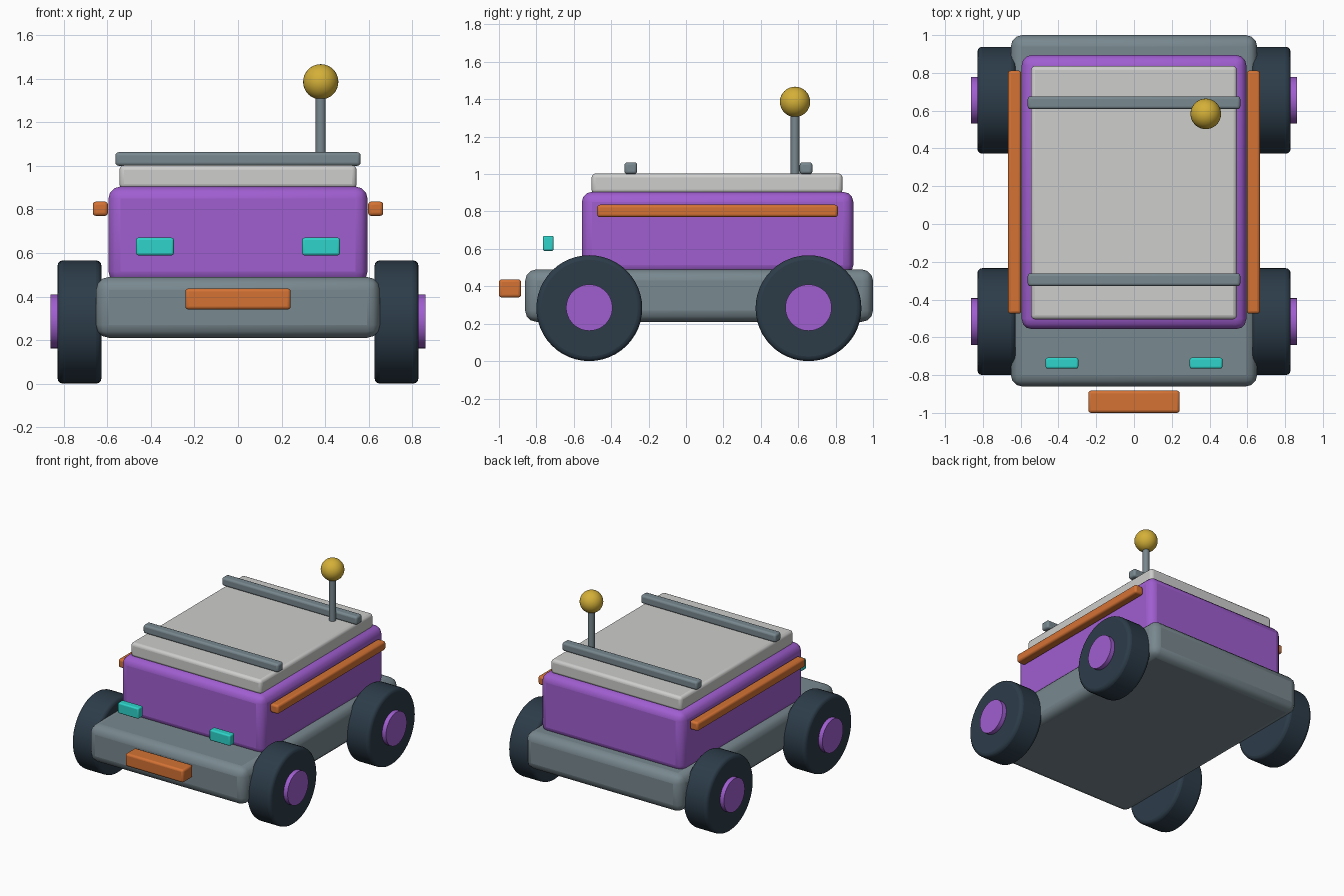
import bpy
import math

cube = bpy.data.objects.get("Cube")
if cube:
    bpy.data.objects.remove(cube, do_unlink=True)


def material(name, rgb):
    """Flat colour from 0-255 sRGB, converted to linear."""
    lin = [((c / 255 + 0.055) / 1.055) ** 2.4 for c in rgb]
    m = bpy.data.materials.new(name)
    m.use_nodes = True
    m.diffuse_color = (*lin, 1)
    m.node_tree.nodes["Principled BSDF"].inputs["Base Color"].default_value = (*lin, 1)
    return m


purple = material("purple paint", (160, 94, 208))
grey = material("slate grey", (120, 136, 143))
white = material("off white", (205, 206, 204))
rubber = material("dark rubber", (44, 60, 73))
orange = material("orange trim", (212, 114, 52))
teal = material("teal glass", (46, 212, 202))
gold = material("gold", (212, 176, 56))


def finish(obj, name, mat, bevel=0, segments=3):
    obj.name = name
    obj.data.materials.append(mat)
    if bevel:
        mod = obj.modifiers.new("Rounded edges", "BEVEL")
        mod.width = bevel
        mod.segments = segments
        mod.limit_method = "ANGLE"
        mod.angle_limit = math.radians(40)
    bpy.ops.object.shade_smooth_by_angle(angle=math.radians(35))
    return obj


def box(name, mat, x, y, z, bevel, segments=3):
    """Rounded box from (low, high) ranges on each axis."""
    ranges = (x, y, z)
    bpy.ops.mesh.primitive_cube_add(size=1, location=[(a + b) / 2 for a, b in ranges])
    obj = bpy.context.object
    obj.scale = [b - a for a, b in ranges]
    bpy.ops.object.transform_apply(location=False, rotation=False, scale=True)
    return finish(obj, name, mat, bevel, segments)


def cylinder(name, mat, radius, depth, location, sideways=False, bevel=0, sides=48):
    bpy.ops.mesh.primitive_cylinder_add(
        vertices=sides, radius=radius, depth=depth, location=location,
        rotation=(0, math.pi / 2 if sideways else 0, 0))
    return finish(bpy.context.object, name, mat, bevel)


# Body
box("chassis", grey, (-0.652, 0.652), (-0.86, 1.0), (0.21, 0.49), 0.06)
box("cabin", purple, (-0.595, 0.595), (-0.557, 0.895), (0.46, 0.905), 0.055)
box("roof", white, (-0.545, 0.545), (-0.505, 0.837), (0.895, 1.003), 0.022)
box("front_bumper", orange, (-0.242, 0.242), (-1.0, -0.882), (0.34, 0.437), 0.015)

# Roof bars
for name, y in (("front_roof_bar", -0.295), ("rear_roof_bar", 0.642)):
    box(name, grey, (-0.563, 0.563), (y - 0.034, y + 0.034), (1.0, 1.063), 0.015)

# Antenna
cylinder("antenna_rod", grey, 0.023, 0.38, (0.38, 0.583, 1.17), sides=24)
bpy.ops.mesh.primitive_uv_sphere_add(
    segments=32, ring_count=16, radius=0.081, location=(0.38, 0.583, 1.386))
finish(bpy.context.object, "antenna_ball", gold)

# Paired parts
for side, s in (("left", 1), ("right", -1)):
    def span(a, b):
        return tuple(sorted((s * a, s * b)))

    box(side + "_side_rail", orange, span(0.597, 0.667), (-0.475, 0.812),
        (0.77, 0.836), 0.015)
    box(side + "_headlight", teal, span(0.295, 0.468), (-0.765, -0.708),
        (0.589, 0.67), 0.01)
    for end, y in (("front", -0.517), ("rear", 0.655)):
        cylinder(f"{end}_{side}_tyre", rubber, 0.283, 0.202,
                 (s * 0.728, y, 0.283), sideways=True, bevel=0.025)
        cylinder(f"{end}_{side}_hub", purple, 0.124, 0.1,
                 (s * 0.812, y, 0.286), sideways=True)
